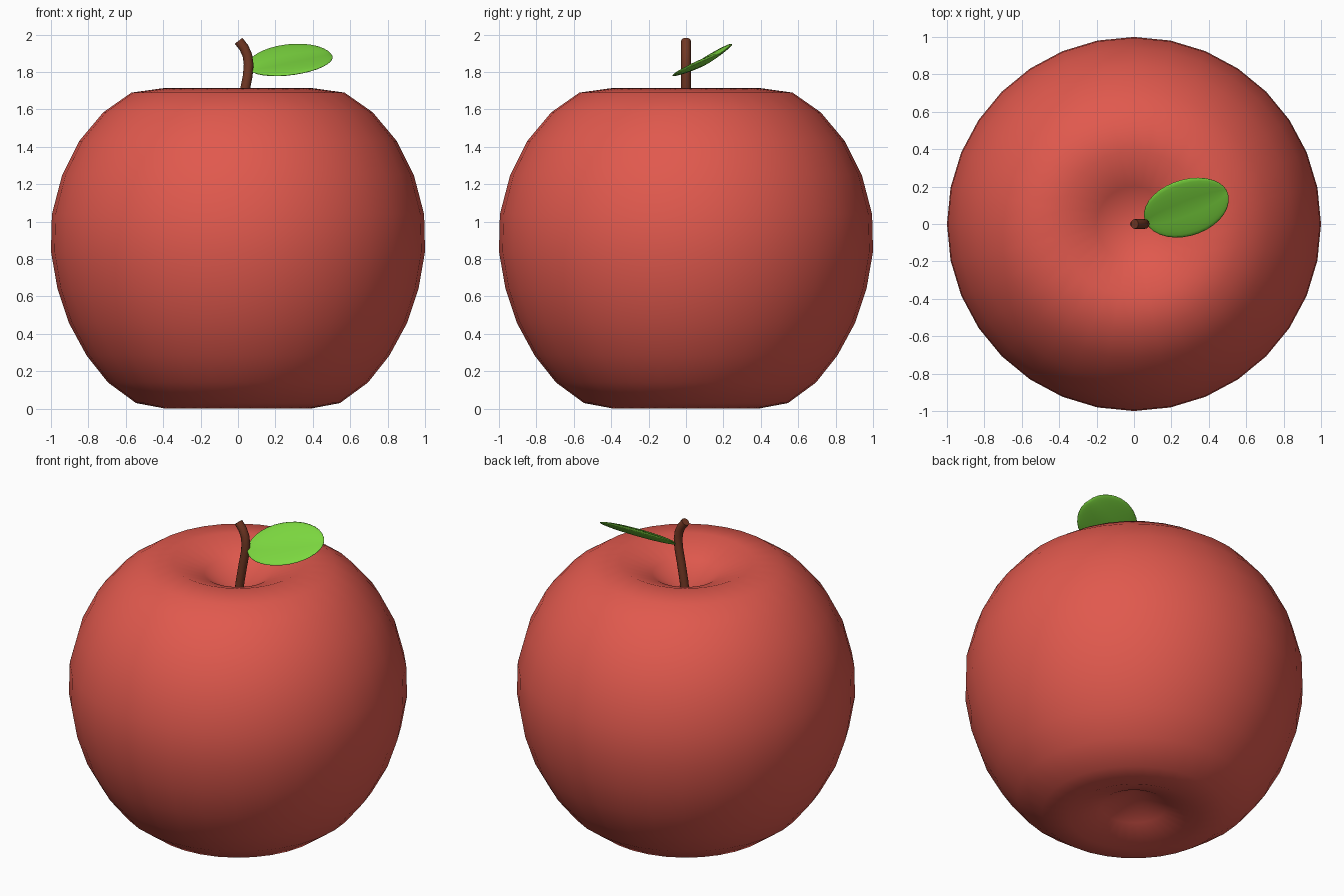
import bpy, bmesh, math
from mathutils import Matrix, Vector

if "Cube" in bpy.data.objects:
    bpy.data.objects.remove(bpy.data.objects["Cube"])


def material(name, rgb):
    m = bpy.data.materials.new(name)
    m.diffuse_color = (*rgb, 1)
    m.use_nodes = True
    m.node_tree.nodes["Principled BSDF"].inputs["Base Color"].default_value = m.diffuse_color
    return m


def add_object(name, bm, mat):
    bmesh.ops.recalc_face_normals(bm, faces=bm.faces)
    me = bpy.data.meshes.new(name)
    bm.to_mesh(me)
    bm.free()
    ob = bpy.data.objects.new(name, me)
    bpy.context.collection.objects.link(ob)
    me.materials.append(mat)
    for p in me.polygons:
        p.use_smooth = True
    return ob


# Fruit body: lathed profile (radius, height) with a dimple at each pole
SEG = 32
profile = [(0.2, 1.635), (0.39, 1.715), (0.57, 1.69), (0.72, 1.585), (0.85, 1.43),
           (0.94, 1.25), (0.995, 1.04), (1.0, 0.84), (0.965, 0.64), (0.905, 0.46),
           (0.81, 0.285), (0.695, 0.14), (0.545, 0.03), (0.385, 0.0), (0.195, 0.07)]
bm = bmesh.new()
rings = [[bm.verts.new((r * math.cos(2 * math.pi * k / SEG),
                        r * math.sin(2 * math.pi * k / SEG), z)) for k in range(SEG)]
         for r, z in profile]
top = bm.verts.new((0, 0, 1.51))
bottom = bm.verts.new((0, 0, 0.18))
for k in range(SEG):
    n = (k + 1) % SEG
    bm.faces.new((top, rings[0][k], rings[0][n]))
    bm.faces.new((bottom, rings[-1][n], rings[-1][k]))
    for a, b in zip(rings, rings[1:]):
        bm.faces.new((a[k], b[k], b[n], a[n]))
add_object("fruit_body", bm, material("red_skin", (0.75, 0.1, 0.075)))

# Stem: bent tube swept along a short path in the xz plane
path = [(0.0, 1.47), (0.015, 1.58), (0.036, 1.70), (0.052, 1.78), (0.057, 1.84),
        (0.05, 1.89), (0.032, 1.93), (0.003, 1.967)]
R, SIDES = 0.026, 12
pts = [Vector((x, 0, z)) for x, z in path]
bm = bmesh.new()
loops = []
for i, p in enumerate(pts):
    t = (pts[min(i + 1, len(pts) - 1)] - pts[max(i - 1, 0)]).normalized()
    side = Vector((0, 1, 0))
    across = side.cross(t)
    loops.append([bm.verts.new(p + R * (math.cos(a) * across + math.sin(a) * side))
                  for a in (2 * math.pi * k / SIDES for k in range(SIDES))])
for a, b in zip(loops, loops[1:]):
    for k in range(SIDES):
        n = (k + 1) % SIDES
        bm.faces.new((a[k], a[n], b[n], b[k]))
bm.faces.new(loops[0])
bm.faces.new(loops[-1])
stem = add_object("stem", bm, material("brown_bark", (0.17, 0.04, 0.018)))
bpy.context.view_layer.objects.active = stem
stem.select_set(True)
bpy.ops.object.shade_smooth_by_angle(angle=math.radians(40))

# Leaf: flattened sphere folded lightly along its midrib
bm = bmesh.new()
bmesh.ops.create_uvsphere(bm, u_segments=24, v_segments=16, radius=1,
                          matrix=Matrix.Rotation(math.pi / 2, 4, 'Y'))
for v in bm.verts:
    x, y, z = v.co
    v.co = (0.237 * x, 0.168 * y, 0.018 * z + 0.016 * (abs(y) - 0.5))
place = (Matrix.Translation((0.28, 0.09, 1.86)) @ Matrix.Rotation(math.radians(28), 4, 'X')
         @ Matrix.Rotation(math.radians(24), 4, 'Z'))
bm.transform(place)
add_object("leaf", bm, material("green_leaf", (0.2, 0.68, 0.05)))
